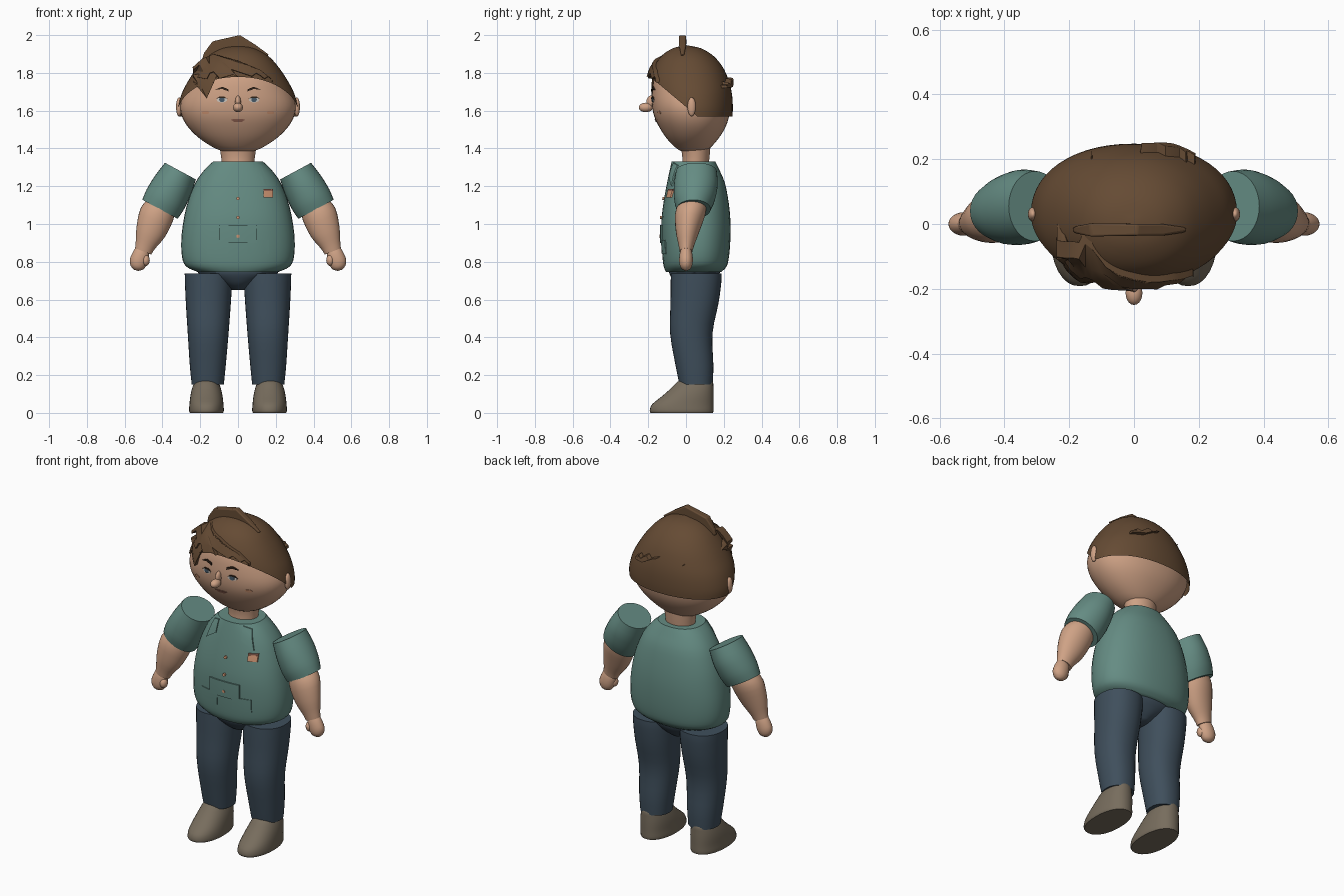
import bpy, bmesh, math
from mathutils import Vector
from mathutils.bvhtree import BVHTree

if "Cube" in bpy.data.objects:
    bpy.data.objects.remove(bpy.data.objects["Cube"])


def material(name, rgb):
    m = bpy.data.materials.new(name)
    m.diffuse_color = (*rgb, 1)
    m.use_nodes = True
    m.node_tree.nodes["Principled BSDF"].inputs["Base Color"].default_value = m.diffuse_color
    return m


SKIN = material("skin", (0.62, 0.36, 0.235))
HAIR = material("brown_hair", (0.13, 0.07, 0.034))
SHIRT = material("green_cloth", (0.13, 0.262, 0.228))
PANTS = material("navy_cloth", (0.05, 0.078, 0.107))
SHOE = material("taupe_leather", (0.185, 0.152, 0.11))
WHITE = material("eye_white", (0.6, 0.55, 0.5))
IRIS = material("iris_blue", (0.06, 0.10, 0.14))
DARK = material("dark_brown", (0.03, 0.017, 0.01))
LIP = material("lip", (0.3, 0.13, 0.09))
TAN = material("tan", (0.62, 0.30, 0.17))


def finish(name, bm, mat, bevel=0):
    bmesh.ops.recalc_face_normals(bm, faces=bm.faces)
    me = bpy.data.meshes.new(name)
    bm.to_mesh(me)
    bm.free()
    ob = bpy.data.objects.new(name, me)
    bpy.context.collection.objects.link(ob)
    me.materials.append(mat)
    if bevel:
        b = ob.modifiers.new("bevel", "BEVEL")
        b.width, b.segments = bevel, 3
    return ob


def smooth_rows(rows, steps):
    """Catmull-Rom interpolation between section rows."""
    out = []
    for i in range(len(rows) - 1):
        p = [rows[max(0, i - 1)], rows[i], rows[i + 1], rows[min(len(rows) - 1, i + 2)]]
        for k in range(steps):
            t = k / steps
            out.append([0.5 * (2 * b + (c - a) * t + (2 * a - 5 * b + 4 * c - d) * t * t
                               + (3 * b - a - 3 * c + d) * t ** 3) for a, b, c, d in zip(*p)])
    return out + [list(rows[-1])]


def loft_bm(rows, axis=(0, 0, 1), n=40, power=2.0, steps=3):
    """Sections (x, y, z, half width, half depth), square to an axis in the xz plane."""
    bm = bmesh.new()
    u = Vector((0, 1, 0)).cross(Vector(axis).normalized())
    rings = []
    for x, y, z, ru, rv in smooth_rows(rows, steps):
        ring = []
        for i in range(n):
            a = math.tau * i / n
            c, s = math.cos(a), math.sin(a)
            c = math.copysign(abs(c) ** (2 / power), c)
            s = math.copysign(abs(s) ** (2 / power), s)
            ring.append(bm.verts.new(Vector((x, y, z)) + u * ru * c + Vector((0, rv * s, 0))))
        rings.append(ring)
    for a, b in zip(rings, rings[1:]):
        for i in range(n):
            j = (i + 1) % n
            bm.faces.new((a[i], a[j], b[j], b[i]))
    bm.faces.new(rings[0])
    bm.faces.new(rings[-1])
    return bm


def loft(name, mat, rows, **kw):
    return finish(name, loft_bm(rows, **kw), mat)


def body_rows(data, x=0):
    """(z, half width, front y, back y) to section rows."""
    return [(x, (f + b) / 2, z, w, (b - f) / 2) for z, w, f, b in data]


def ball(name, mat, loc, r):
    bm = bmesh.new()
    bmesh.ops.create_uvsphere(bm, u_segments=20, v_segments=12, radius=1)
    for v in bm.verts:
        v.co = Vector(loc) + Vector(a * b for a, b in zip(v.co, r))
    return finish(name, bm, mat)


def tree(ob):
    bm = bmesh.new()
    bm.from_mesh(ob.data)
    return BVHTree.FromBMesh(bm)


def plate(name, mat, outline, base, lift=0.006, sink=0.004, cuts=3, bevel=0):
    """Outline in (x, z) laid over the front of a base surface."""
    bm = bmesh.new()
    bm.faces.new([bm.verts.new((x, 0, z)) for x, z in outline])
    bmesh.ops.triangulate(bm, faces=bm.faces)
    if cuts:
        bmesh.ops.subdivide_edges(bm, edges=bm.edges, cuts=cuts, use_grid_fill=True)
    for v in bm.verts:
        hit = base.ray_cast(Vector((v.co.x, -1, v.co.z)), Vector((0, 1, 0)))[0]
        if hit is None:
            hit = base.find_nearest(Vector((v.co.x, -0.1, v.co.z)))[0]
        v.co.y = hit.y + sink
    ext = bmesh.ops.extrude_face_region(bm, geom=bm.faces[:])
    for v in ext["geom"]:
        if isinstance(v, bmesh.types.BMVert):
            v.co.y -= lift + sink
    return finish(name, bm, mat, bevel)


def oval(x, z, rx, rz, n=14):
    return [(x + rx * math.cos(math.tau * i / n), z + rz * math.sin(math.tau * i / n)) for i in range(n)]


def rect(x0, x1, z0, z1):
    return [(x0, z0), (x1, z0), (x1, z1), (x0, z1)]


# torso, neck and hips
torso = loft("shirt", SHIRT, body_rows([
    (0.745, 0.21, -0.105, 0.185), (0.775, 0.275, -0.118, 0.215), (0.83, 0.297, -0.125, 0.228),
    (0.92, 0.30, -0.13, 0.235), (1.02, 0.288, -0.13, 0.235), (1.12, 0.265, -0.118, 0.225),
    (1.22, 0.225, -0.10, 0.205), (1.29, 0.175, -0.085, 0.175), (1.332, 0.13, -0.075, 0.155)]), power=2.3)
loft("neck", SKIN, body_rows([(1.31, 0.085, -0.02, 0.12), (1.36, 0.09, -0.02, 0.125), (1.42, 0.10, -0.03, 0.13)]))
loft("hips", PANTS, body_rows([(0.65, 0.03, 0.0, 0.10), (0.68, 0.09, -0.05, 0.14),
                               (0.73, 0.20, -0.085, 0.175), (0.76, 0.21, -0.09, 0.18)]))

# head
head = loft("head", SKIN, body_rows([
    (1.38, 0.06, -0.01, 0.09), (1.40, 0.12, -0.05, 0.125), (1.45, 0.20, -0.10, 0.17),
    (1.51, 0.262, -0.14, 0.208), (1.57, 0.297, -0.168, 0.228), (1.63, 0.306, -0.18, 0.235),
    (1.70, 0.283, -0.18, 0.23), (1.78, 0.24, -0.165, 0.205), (1.86, 0.17, -0.11, 0.15),
    (1.91, 0.06, -0.04, 0.08)]), power=2.15)

# hair cap, trimmed along the nape and the sloping hairline
bm = loft_bm(body_rows([
    (1.54, 0.312, -0.17, 0.243), (1.61, 0.318, -0.188, 0.248), (1.69, 0.298, -0.195, 0.243),
    (1.76, 0.262, -0.192, 0.226), (1.83, 0.215, -0.17, 0.195), (1.89, 0.16, -0.13, 0.145),
    (1.93, 0.09, -0.07, 0.08), (1.945, 0.01, -0.01, 0.01)]), power=2.15, n=56, steps=4)
for co, no in (((0, 0.06, 1.57), (0, 0, 1)), ((0, 0.06, 1.57), (0, 0.84, 1))):
    cut = bmesh.ops.bisect_plane(bm, geom=bm.verts[:] + bm.edges[:] + bm.faces[:],
                                 plane_co=co, plane_no=no, clear_inner=True)
    bmesh.ops.holes_fill(bm, edges=[e for e in cut["geom_cut"] if isinstance(e, bmesh.types.BMEdge)])
hair = finish("hair_cap", bm, HAIR)

# swept fringe, side strand and crown tuft
hair_tree, face, chest = tree(hair), tree(head), tree(torso)
plate("fringe", HAIR, [(-0.24, 1.83), (-0.19, 1.875), (-0.13, 1.90), (0.0, 1.865), (0.12, 1.815),
                       (0.18, 1.765), (0.19, 1.72), (0.12, 1.725), (0.05, 1.765), (-0.03, 1.79),
                       (-0.13, 1.76), (-0.235, 1.78)], hair_tree, 0.022, 0.03, 2, 0.008)
plate("fringe_strand", HAIR, [(-0.24, 1.79), (-0.10, 1.81), (-0.125, 1.76), (-0.15, 1.72), (-0.165, 1.665),
                              (-0.19, 1.715), (-0.235, 1.75)], face, 0.03, 0.02, 2, 0.006)
bm = bmesh.new()
tuft = [(-0.19, 1.87, 0.008), (-0.18, 1.905, 0.012), (-0.135, 1.967, 0.022), (0.01, 2.0, 0.018),
        (0.09, 1.95, 0.018), (0.165, 1.895, 0.006), (0.10, 1.87, 0.02), (-0.10, 1.87, 0.028)]
sides = [[bm.verts.new((x, -0.018 + s * w, z)) for x, z, w in tuft] for s in (-1, 1)]
for side in sides:
    bm.faces.new(side)
for i in range(len(tuft)):
    j = (i + 1) % len(tuft)
    bm.faces.new((sides[0][i], sides[0][j], sides[1][j], sides[1][i]))
finish("crown_tuft", bm, HAIR, 0.007)

# nose and mouth
ball("nose_tip", SKIN, (0, -0.213, 1.617), (0.026, 0.037, 0.025))
ball("nose_bridge", SKIN, (0, -0.185, 1.645), (0.015, 0.025, 0.035))
plate("mouth", LIP, [(-0.04, 1.553), (-0.015, 1.557), (0, 1.554), (0.015, 1.557), (0.04, 1.553),
                     (0.02, 1.54), (-0.02, 1.54)], face, 0.004)

for s, side in ((-1, "left"), (1, "right")):
    # face details
    ball(side + "_ear", SKIN, (s * 0.312, 0.03, 1.62), (0.016, 0.022, 0.05))
    plate(side + "_eye", WHITE, oval(s * 0.085, 1.658, 0.028, 0.015), face, 0.003, cuts=1)
    plate(side + "_iris", IRIS, oval(s * 0.085, 1.659, 0.015, 0.014), face, 0.006, cuts=0)
    plate(side + "_eyelid", DARK, [(s * x, z) for x, z in (
        (0.055, 1.662), (0.072, 1.674), (0.10, 1.674), (0.118, 1.66), (0.10, 1.668), (0.072, 1.668))],
        face, 0.007, cuts=0)
    plate(side + "_brow", DARK, [(s * x, z) for x, z in (
        (0.05, 1.702), (0.052, 1.714), (0.085, 1.727), (0.12, 1.71), (0.085, 1.715))], face, 0.008, cuts=1)
    plate(side + "_cheek", TAN, oval(s * 0.172, 1.59, 0.02, 0.009), face, 0.003, cuts=1)

    # shirt details
    plate(side + "_collar", SHIRT, [(s * x, z) for x, z in (
        (0.08, 1.325), (0.125, 1.31), (0.16, 1.20), (0.125, 1.225), (0.085, 1.25))], chest, 0.007)
    plate(side + "_lower_pocket", SHIRT, [(s * x, z) for x, z in rect(0.05, 0.165, 0.84, 0.915)], chest, 0.004)

    # sleeve, forearm and hand
    loft(side + "_sleeve", SHIRT, [
        (s * 0.305, 0.055, 1.28, 0.093, 0.108), (s * 0.345, 0.052, 1.205, 0.107, 0.116),
        (s * 0.385, 0.045, 1.13, 0.112, 0.108), (s * 0.413, 0.04, 1.078, 0.106, 0.09)],
        axis=(s * 0.108, 0, -0.2), n=32)
    loft(side + "_forearm", SKIN, [
        (s * 0.40, 0.035, 1.11, 0.075, 0.075), (s * 0.43, 0.022, 1.05, 0.092, 0.08),
        (s * 0.462, 0.008, 0.96, 0.08, 0.062), (s * 0.49, 0.002, 0.89, 0.055, 0.042),
        (s * 0.502, 0.0, 0.855, 0.046, 0.034)], axis=(s * 0.1, 0, -0.25), n=28)
    loft(side + "_hand", SKIN, [
        (s * 0.506, 0, 0.87, 0.035, 0.026), (s * 0.514, 0, 0.84, 0.044, 0.034),
        (s * 0.527, 0, 0.80, 0.047, 0.036), (s * 0.535, 0, 0.77, 0.035, 0.028),
        (s * 0.54, 0, 0.755, 0.012, 0.01)], axis=(s * 0.1, 0, -0.35), n=24)
    ball(side + "_thumb", SKIN, (s * 0.488, -0.012, 0.808), (0.021, 0.025, 0.03))

    # trouser leg and shoe
    loft(side + "_leg", PANTS, [
        (s * 0.16, 0.053, 0.15, 0.085, 0.088), (s * 0.16, 0.045, 0.25, 0.095, 0.10),
        (s * 0.158, 0.028, 0.42, 0.108, 0.112), (s * 0.157, 0.045, 0.58, 0.119, 0.127),
        (s * 0.156, 0.053, 0.69, 0.125, 0.134), (s * 0.156, 0.054, 0.738, 0.126, 0.134)],
        n=36, power=2.2)
    loft(side + "_shoe", SHOE, body_rows([
        (0.0, 0.088, -0.187, 0.143), (0.012, 0.092, -0.192, 0.146), (0.045, 0.09, -0.18, 0.146),
        (0.09, 0.085, -0.125, 0.146), (0.13, 0.076, -0.08, 0.145), (0.165, 0.062, -0.045, 0.142),
        (0.182, 0.04, -0.01, 0.12)], s * 0.167), n=32, power=2.2)

# belly pocket, badge and buttons
plate("belly_pocket", SHIRT, rect(-0.10, 0.10, 0.90, 0.995), chest, 0.008)
plate("badge", TAN, rect(0.135, 0.185, 1.14, 1.175), chest, 0.009, cuts=1)
plate("badge_strip", LIP, rect(0.135, 0.185, 1.176, 1.184), chest, 0.009, cuts=1)
for i in range(3):
    plate("button_%d" % (i + 1), TAN, oval(0, 0.935 + 0.1 * i, 0.009, 0.009, 10), chest, 0.0095, cuts=0)

# smooth shading with crisp edges
for ob in bpy.data.objects:
    ob.select_set(True)
    bpy.context.view_layer.objects.active = ob
bpy.ops.object.shade_smooth_by_angle(angle=math.radians(40))
